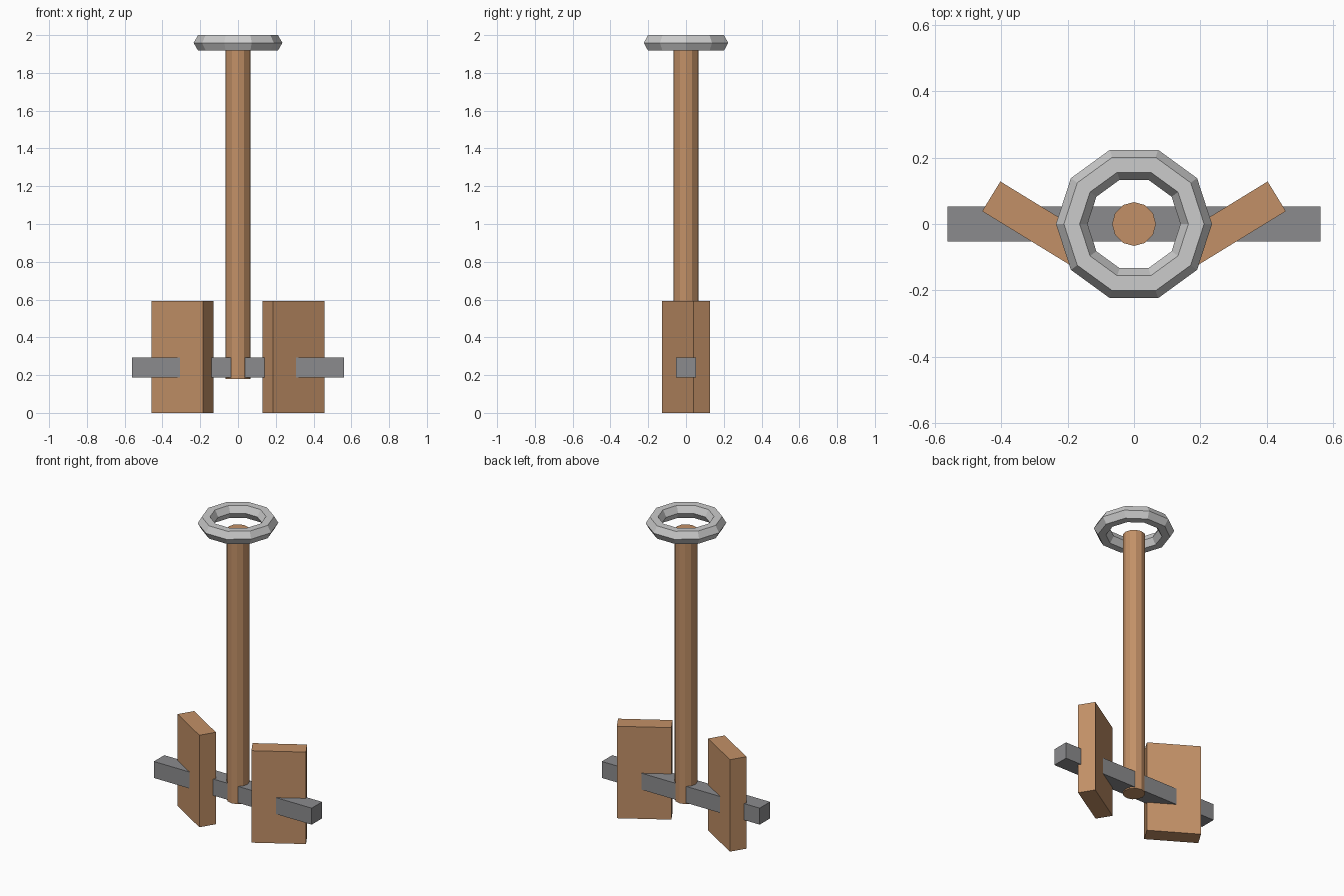
import bpy
from math import radians

if "Cube" in bpy.data.objects:
    bpy.data.objects.remove(bpy.data.objects["Cube"])


def material(name, color):
    m = bpy.data.materials.new(name)
    m.diffuse_color = (*color, 1)
    m.use_nodes = True
    m.node_tree.nodes["Principled BSDF"].inputs["Base Color"].default_value = m.diffuse_color
    return m


wood = material("wood", (0.54, 0.28, 0.135))
dark_metal = material("dark_metal", (0.26, 0.26, 0.27))


def finish(name, mat=None):
    obj = bpy.context.object
    obj.name = name
    if mat:
        obj.data.materials.append(mat)
    return obj


def box(name, center, size, mat, turn=0):
    bpy.ops.mesh.primitive_cube_add(size=1, location=center, rotation=(0, 0, turn))
    bpy.context.object.scale = size
    return finish(name, mat)


# Upright shaft
bottom, top = 0.18, 1.92
bpy.ops.mesh.primitive_cylinder_add(vertices=12, radius=0.066, depth=top - bottom,
                                    location=(0, 0, (bottom + top) / 2))
finish("shaft", wood)

# Ring handle resting at the top of the shaft
bpy.ops.mesh.primitive_torus_add(major_segments=10, minor_segments=6,
                                 major_radius=0.1875, minor_radius=0.0475,
                                 location=(0, 0, 1.959))
finish("ring_handle")

# Cross bar through the shaft and both paddles
box("cross_bar", (0, 0, 0.241), (1.124, 0.106, 0.106), dark_metal)

# Angled paddles, mirrored left and right
for side, sign in (("left", -1), ("right", 1)):
    box(side + "_paddle", (sign * 0.294, 0, 0.296), (0.319, 0.105, 0.592),
        wood, sign * radians(31.5))
